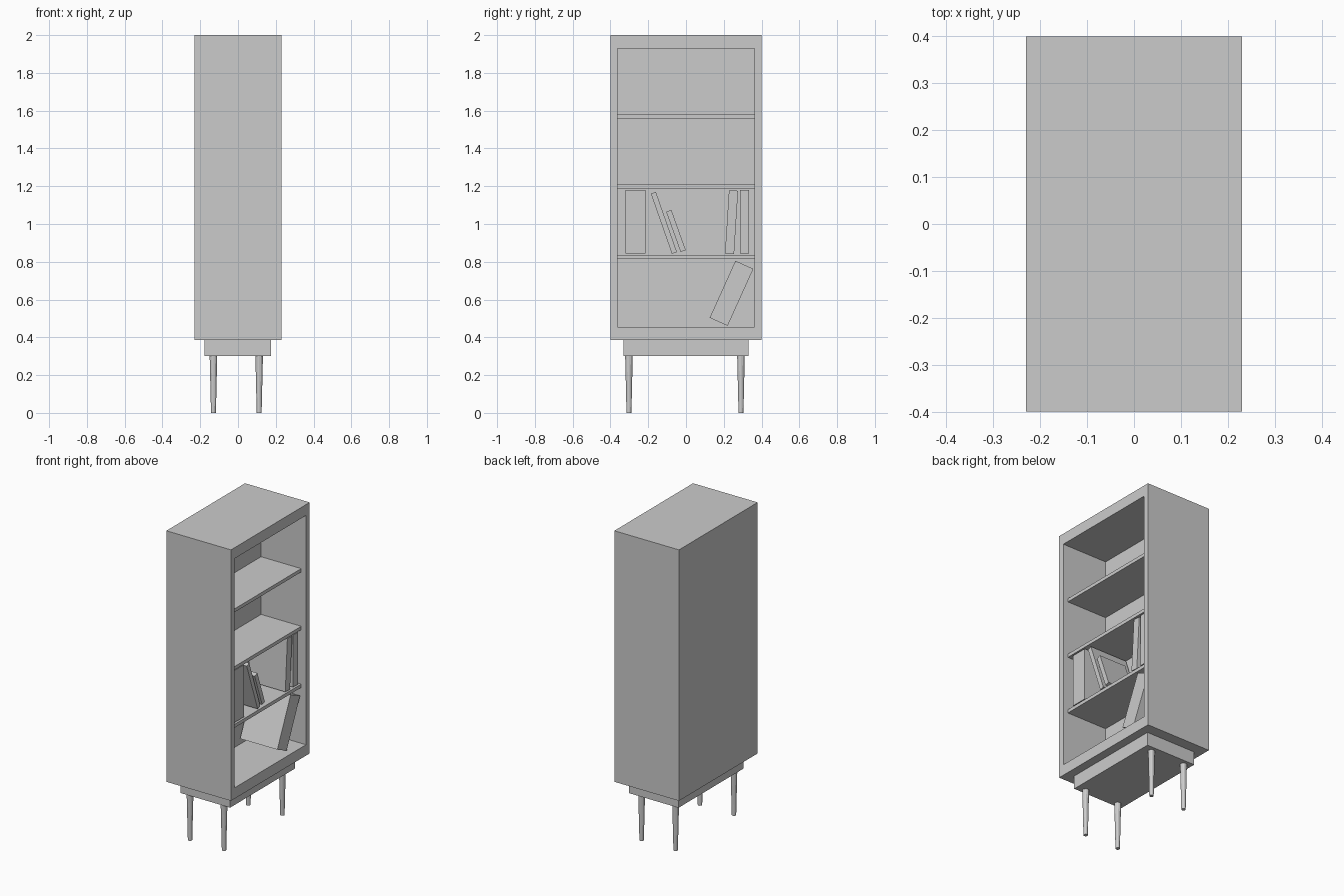
import bpy, bmesh, math
from mathutils import Matrix

if "Cube" in bpy.data.objects:
    bpy.data.objects.remove(bpy.data.objects["Cube"])


def finish(name, bm):
    mesh = bpy.data.meshes.new(name)
    bm.to_mesh(mesh)
    bm.free()
    obj = bpy.data.objects.new(name, mesh)
    bpy.context.collection.objects.link(obj)
    return obj


def box(name, x, y, z):
    """Box from (min, max) ranges, origin at its centre."""
    bm = bmesh.new()
    bmesh.ops.create_cube(bm, size=1)
    bmesh.ops.scale(bm, verts=bm.verts, vec=(x[1] - x[0], y[1] - y[0], z[1] - z[0]))
    obj = finish(name, bm)
    obj.location = [(a + b) / 2 for a, b in (x, y, z)]
    return obj


def book(name, y, z, thick, height, lean, depth=0.265):
    """Book centred at (y, z); positive lean tips the top towards +y."""
    obj = box(name, (0.192 - depth, 0.192), (y - thick / 2, y + thick / 2),
              (z - height / 2, z + height / 2))
    obj.rotation_euler.x = -math.radians(lean)


BACK = -0.09
INNER_Y = (-0.363, 0.363)

# Carcass: solid box with the open +x side inset and pushed in
bm = bmesh.new()
bmesh.ops.create_cube(bm, size=1)
bmesh.ops.scale(bm, verts=bm.verts, vec=(0.46, 0.8, 1.615))
bmesh.ops.translate(bm, verts=bm.verts, vec=(0, 0, 1.1925))
bm.normal_update()
front = max(bm.faces, key=lambda f: f.calc_center_median().x)
bmesh.ops.inset_individual(bm, faces=[front], thickness=0.037)
for v in front.verts:
    v.co.y = INNER_Y[1] if v.co.y > 0 else INNER_Y[0]
    v.co.z = 1.93 if v.co.z > 1 else 0.455
hole = bmesh.ops.extrude_discrete_faces(bm, faces=[front])["faces"][0]
for v in hole.verts:
    v.co.x = BACK
bmesh.ops.recalc_face_normals(bm, faces=bm.faces)
finish("cabinet_case", bm)

# Shelves, set back slightly from the front edge
for i, z in enumerate((0.825, 1.197, 1.568)):
    box(f"shelf_{i + 1}", (BACK, 0.196), INNER_Y, (z - 0.011, z + 0.011))

# Plinth
box("plinth", (-0.178, 0.175), (-0.33, 0.33), (0.30, 0.385))

# Tapered legs
for side, x in (("back", -0.13), ("front", 0.112)):
    for end, y in (("left", -0.302), ("right", 0.291)):
        bm = bmesh.new()
        bmesh.ops.create_cone(bm, cap_ends=True, segments=12, radius1=0.013,
                              radius2=0.02, depth=0.3,
                              matrix=Matrix.Translation((0, 0, 0.15)))
        finish(f"{side}_{end}_leg", bm).location = (x, y, 0)

# Books: one leaning on the bottom, the rest on the lowest shelf
book("large_leaning_book", 0.241, 0.633, 0.104, 0.331, 24.3)
book("thick_book", -0.268, 1.012, 0.105, 0.335, 0)
book("thin_leaning_book", -0.117, 1.006, 0.028, 0.337, -19.3)
book("small_leaning_book", -0.053, 0.963, 0.029, 0.226, -19.7, depth=0.19)
book("tilted_book", 0.241, 1.01, 0.048, 0.335, 3.6)
book("upright_book", 0.31, 1.012, 0.048, 0.335, 0)
